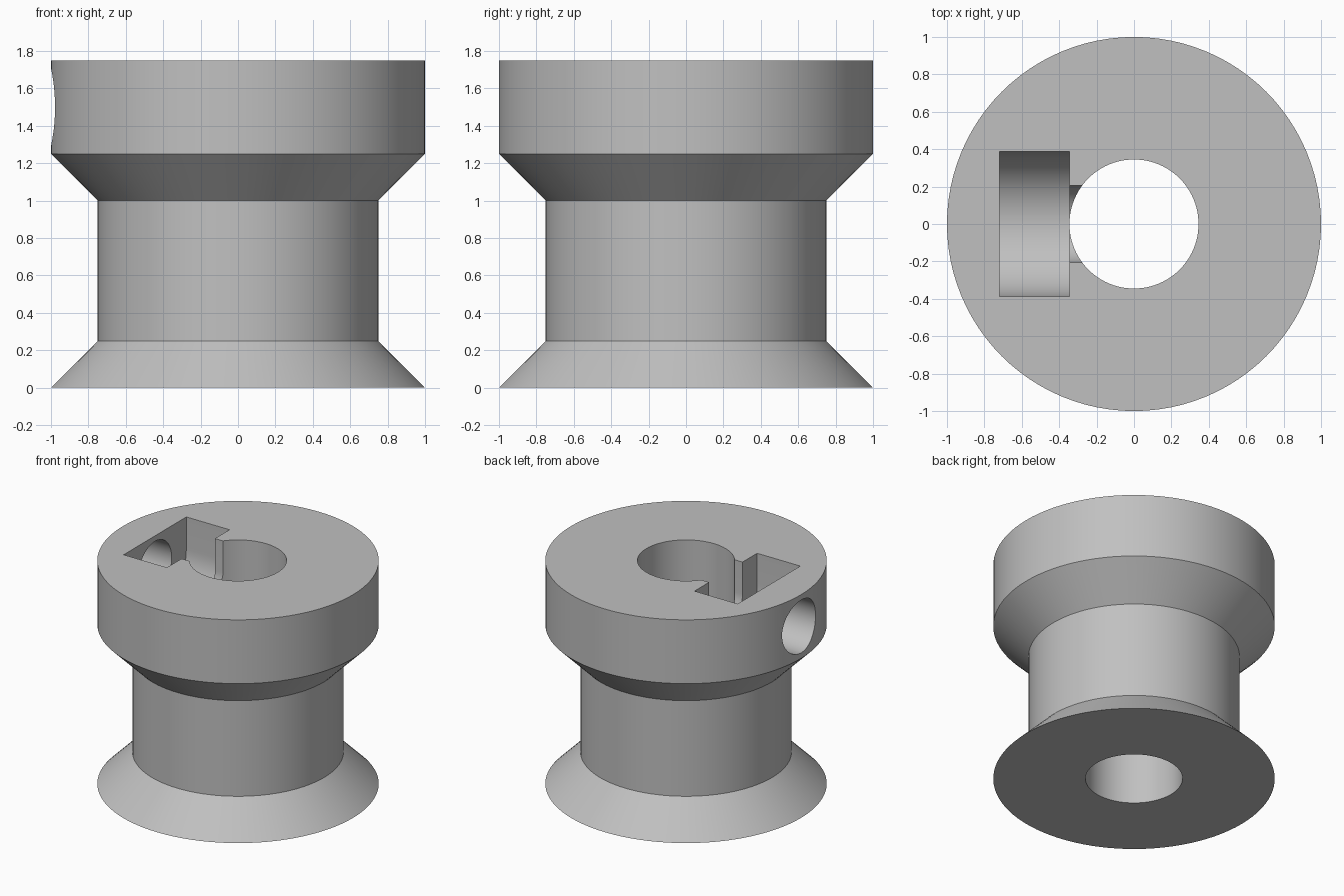
import bpy
import bmesh
from math import pi, sin, cos, radians

cube = bpy.data.objects.get("Cube")
if cube:
    bpy.data.objects.remove(cube, do_unlink=True)

BORE = 0.345
SCREW_R = 0.207
SCREW_Z = 1.5

grey = bpy.data.materials.new("plain grey")
grey.use_nodes = True
colour = (0.53, 0.53, 0.53, 1)
grey.diffuse_color = colour
grey.node_tree.nodes["Principled BSDF"].inputs["Base Color"].default_value = colour


def make_object(name, bm):
    bmesh.ops.recalc_face_normals(bm, faces=bm.faces)
    mesh = bpy.data.meshes.new(name)
    bm.to_mesh(mesh)
    bm.free()
    mesh.materials.append(grey)
    obj = bpy.data.objects.new(name, mesh)
    bpy.context.collection.objects.link(obj)
    return obj


def lathe(name, profile, steps=96):
    """Turn a closed (radius, height) profile about z."""
    bm = bmesh.new()
    rings = [[bm.verts.new((r * cos(2 * pi * i / steps), r * sin(2 * pi * i / steps), z))
              for r, z in profile] for i in range(steps)]
    n = len(profile)
    for i in range(steps):
        a, b = rings[i], rings[(i + 1) % steps]
        for j in range(n):
            k = (j + 1) % n
            bm.faces.new((a[j], b[j], b[k], a[k]))
    return make_object(name, bm)


def cutter(name, radius, x0, x1, open_top):
    """Round bar along x, or a round-bottomed slot that runs out of the top."""
    steps = 32 if open_top else 64
    sweep = pi if open_top else 2 * pi
    count = steps + 1 if open_top else steps
    outline = [(radius * cos(pi + sweep * i / steps), SCREW_Z + radius * sin(pi + sweep * i / steps))
               for i in range(count)]
    if open_top:
        outline += [(radius, 2), (-radius, 2)]
    bm = bmesh.new()
    face = bm.faces.new([bm.verts.new((x0, y, z)) for y, z in outline])
    extruded = bmesh.ops.extrude_face_region(bm, geom=[face])["geom"]
    verts = [v for v in extruded if isinstance(v, bmesh.types.BMVert)]
    bmesh.ops.translate(bm, verts=verts, vec=(x1 - x0, 0, 0))
    if not any(f.calc_center_median().x < x0 + 1e-5 for f in bm.faces):
        bm.faces.new([v for v in bm.verts if v not in verts])
    obj = make_object(name, bm)
    obj.hide_render = True
    return obj


# Flanged pulley body with a through bore
pulley = lathe("pulley_body", [(BORE, 0), (1, 0), (0.75, 0.25), (0.75, 1),
                               (1, 1.25), (1, 1.75), (BORE, 1.75)])

# Nut pocket, its passage to the bore, and the set screw hole
cutters = [cutter("nut_pocket_cutter", 0.388, -0.72, -BORE, True),
           cutter("passage_cutter", SCREW_R, -0.5, 0, True),
           cutter("screw_hole_cutter", SCREW_R, -1.2, -0.55, False)]

bpy.ops.object.select_all(action="DESELECT")
bpy.context.view_layer.objects.active = pulley
pulley.select_set(True)
for tool in cutters:
    mod = pulley.modifiers.new(tool.name, "BOOLEAN")
    mod.operation = "DIFFERENCE"
    mod.solver = "EXACT"
    mod.object = tool
    bpy.ops.object.modifier_apply(modifier=mod.name)
    bpy.data.objects.remove(tool, do_unlink=True)

bpy.ops.object.shade_smooth_by_angle(angle=radians(30))
